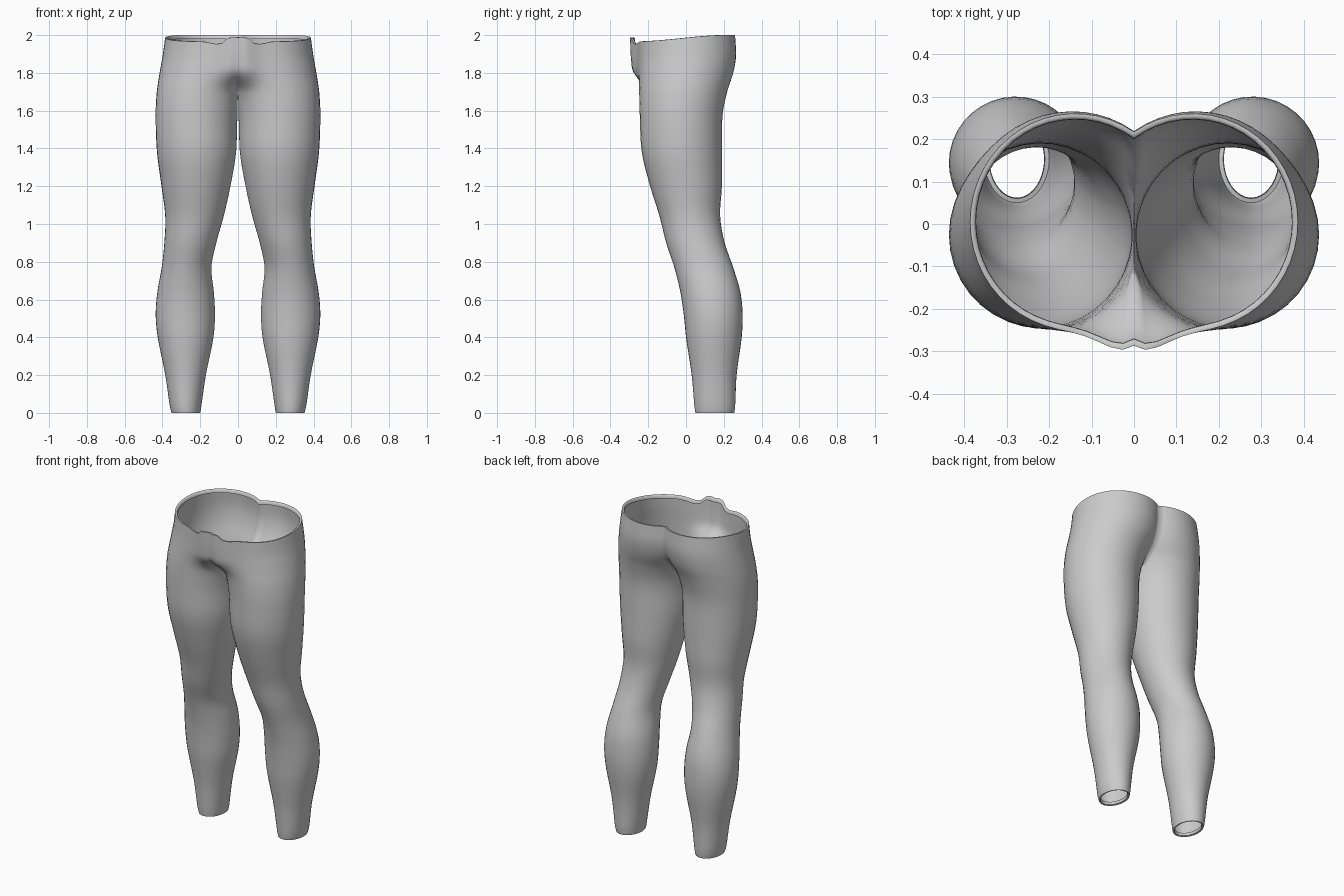
import bpy, bmesh, math

cube = bpy.data.objects.get("Cube")
if cube:
    bpy.data.objects.remove(cube, do_unlink=True)

# Leg stations: height, inner x, outer x, front y, back y (inner x below 0 = open hip)
STATIONS = [
    (0.0, .2, .352, .05, .255), (.03, .195, .36, .045, .26),
    (.2, .17, .385, .03, .268), (.4, .13, .425, 0, .295),
    (.52, .122, .436, -.012, .3), (.64, .128, .427, -.03, .288),
    (.77, .141, .404, -.062, .25), (.9, .115, .39, -.105, .205),
    (1.04, .076, .385, -.14, .181), (1.2, .04, .405, -.19, .19),
    (1.38, .01, .429, -.234, .19), (1.58, .001, .436, -.245, .194),
    (1.7, -.03, .43, -.248, .218), (1.8, -.085, .415, -.25, .25),
    (1.89, -.105, .4, -.25, .265), (2.0, -.11, .386, -.25, .26),
]
CROTCH = 1.69
OUTER, INNER = 34, 14


def smooth(lo, hi, v):
    t = min(max((v - lo) / (hi - lo), 0), 1)
    return t * t * (3 - 2 * t)


def station(z):
    """Cubic interpolation of the stations at height z."""
    last = len(STATIONS) - 1
    i = max(k for k in range(last) if STATIONS[k][0] <= z + 1e-6)
    a, b = STATIONS[i], STATIONS[i + 1]
    p, n = STATIONS[max(i - 1, 0)], STATIONS[min(i + 2, last)]
    h = b[0] - a[0]
    t = (z - a[0]) / h
    out = []
    for c in range(1, 5):
        ma = (b[c] - p[c]) / (b[0] - p[0]) * h
        mb = (n[c] - a[c]) / (n[0] - a[0]) * h
        s = t * t * (3 - 2 * t)
        out.append(a[c] + (b[c] - a[c]) * s
                   + ma * t * (1 - t) ** 2 - mb * t * t * (1 - t))
    return out


def rim_height(x, y):
    """Waistline: high at the back, dipping beside a small raised front tab."""
    front = 1 - smooth(-.22, -.1, y)
    z = 1.966 + .034 * smooth(-.27, .22, y)
    dip = -.014 * math.exp(-((x - .11) / .05) ** 2)
    tab = .022 * (1 - smooth(.06, .09, x))
    return z + front * (dip + tab)


def ring(z, inset=0, drop=0):
    """One cross-section of the left half, outer arc first, then inner arc."""
    xi, xo, yf, yb = station(z)
    cx, cy = (xi + xo) / 2, (yf + yb) / 2
    rx, ry = (xo - xi) / 2 - inset, (yb - yf) / 2 - inset
    seam = math.acos(max(-cx / rx, -.971))
    angles = [-seam + 2 * seam * i / OUTER for i in range(OUTER + 1)]
    angles += [seam + 2 * (math.pi - seam) * i / INNER for i in range(1, INNER)]
    floor = 0 if z >= CROTCH - 1e-6 else .0015
    bulge = .08 * smooth(CROTCH, 1.82, z)
    points = []
    for a in angles:
        x = max(cx + rx * math.cos(a), floor)
        y = cy + ry * math.sin(a)
        if math.sin(a) < 0:
            y -= bulge * math.exp(-(x / .09) ** 2) * smooth(0, .3, -math.sin(a))
        lift = (rim_height(x, y) - 2) * smooth(1.8, 2, z)
        points.append((x, y, z + lift + drop))
    return points


# Heights of the rings, with one exactly at the crotch
heights = [0, .012, .03] + [.03 + (CROTCH - .03) * i / 44 for i in range(1, 45)]
heights += [CROTCH + (2 - CROTCH) * i / 14 for i in range(1, 15)]
heights[-1] = 2.0

# Turned-in hem, leg and hip, turned-in waistband
sections = [(ring(0, .012, .02), False), (ring(0, .01, .003), False)]
sections += [(ring(z), z >= CROTCH - 1e-6) for z in heights]
sections += [(ring(2, .007, .001), True), (ring(2, .013, -.004), True),
             (ring(2, .014, -.02), True)]

bm = bmesh.new()
loops = [([bm.verts.new(p) for p in pts], is_open) for pts, is_open in sections]
count = OUTER + INNER
for (low, low_open), (high, _) in zip(loops, loops[1:]):
    for i in range(OUTER if low_open else count):
        j = (i + 1) % count
        bm.faces.new((low[i], low[j], high[j], high[i]))
bmesh.ops.delete(bm, geom=[v for v in bm.verts if not v.link_faces], context='VERTS')

mesh = bpy.data.meshes.new("leggings")
bm.to_mesh(mesh)
bm.free()
leggings = bpy.data.objects.new("leggings", mesh)
bpy.context.collection.objects.link(leggings)

# Right half
mirror = leggings.modifiers.new("right_half", 'MIRROR')
mirror.use_axis[0] = True
mirror.merge_threshold = .0005

# Plain grey cloth
cloth = bpy.data.materials.new("grey_cloth")
cloth.use_nodes = True
grey = (.6, .6, .6, 1)
cloth.diffuse_color = grey
cloth.node_tree.nodes["Principled BSDF"].inputs["Base Color"].default_value = grey
mesh.materials.append(cloth)

bpy.context.view_layer.objects.active = leggings
leggings.select_set(True)
bpy.ops.object.shade_smooth_by_angle(angle=math.radians(60))
